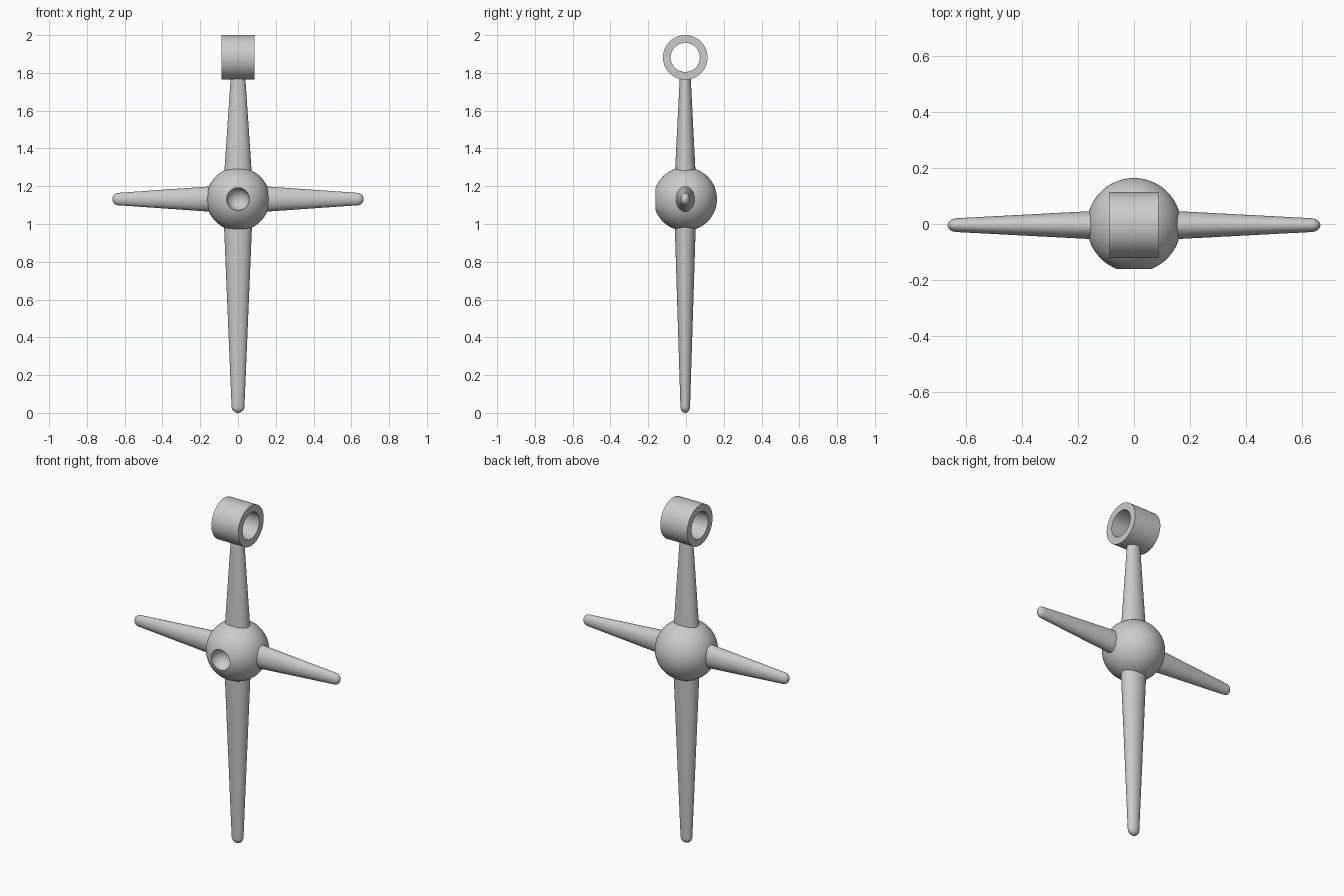
import bpy
import bmesh
from math import sin, cos, pi, asin, radians
from mathutils import Matrix, Vector

cube = bpy.data.objects.get("Cube")
if cube:
    bpy.data.objects.remove(cube)

grey = bpy.data.materials.new("plain grey")
grey.use_nodes = True
colour = (0.6, 0.6, 0.6, 1)
grey.diffuse_color = colour
grey.node_tree.nodes["Principled BSDF"].inputs["Base Color"].default_value = colour

SEGMENTS = 64
CENTRE = Vector((0, -0.004, 1.132))
BALL = 0.168


def revolve(name, profile, place, flatten=1.0, closed=False):
    """Spin (radius, height) points about local z, squash local y, then place."""
    bm = bmesh.new()
    rings = []
    for r, h in profile:
        if r < 1e-5:
            rings.append([bm.verts.new((0, 0, h))] * SEGMENTS)
        else:
            rings.append([bm.verts.new((r * cos(a), r * flatten * sin(a), h))
                          for a in (2 * pi * i / SEGMENTS for i in range(SEGMENTS))])
    pairs = list(zip(rings, rings[1:]))
    if closed:
        pairs.append((rings[-1], rings[0]))
    for low, high in pairs:
        for i in range(SEGMENTS):
            j = (i + 1) % SEGMENTS
            corners = dict.fromkeys((low[i], low[j], high[j], high[i]))
            bm.faces.new(list(corners))
    bmesh.ops.recalc_face_normals(bm, faces=bm.faces)
    bm.transform(place)
    mesh = bpy.data.meshes.new(name)
    bm.to_mesh(mesh)
    bm.free()
    mesh.materials.append(grey)
    obj = bpy.data.objects.new(name, mesh)
    bpy.context.collection.objects.link(obj)
    bpy.ops.object.select_all(action='DESELECT')
    obj.select_set(True)
    bpy.context.view_layer.objects.active = obj
    bpy.ops.object.shade_smooth_by_angle(angle=radians(35))
    return obj


def rounded_rod(base, tip, length):
    """Tapered profile with a rounded far end."""
    end = length - tip
    arc = [(tip * cos(pi / 2 * k / 8), end + tip * sin(pi / 2 * k / 8)) for k in range(9)]
    return [(0, 0), (base, 0)] + arc


# Central ball with a round dimple in its front
DIMPLE = 0.06
rim = asin(DIMPLE / BALL)
shell = [(BALL * sin(a), BALL * cos(a))
         for a in (pi + (rim - pi) * k / 40 for k in range(41))]
floor = [(DIMPLE * cos(a), BALL * cos(rim) - DIMPLE * sin(a))
         for a in (pi / 2 * k / 12 for k in range(1, 13))]
revolve("central_ball", shell + floor,
        Matrix.Translation(CENTRE) @ Matrix.Rotation(pi / 2, 4, 'X'))

# Side arms, oval in section and taller than deep
for name, side in (("left_arm", 1), ("right_arm", -1)):
    turn = Matrix.Rotation(side * pi / 2, 4, 'Y')
    revolve(name, rounded_rod(0.077, 0.033, 0.665), Matrix.Translation(CENTRE) @ turn, 0.75)

# Long lower rod and short upper rod
revolve("lower_rod", rounded_rod(0.08, 0.034, CENTRE.z),
        Matrix.Translation(CENTRE) @ Matrix.Rotation(pi, 4, 'X'), 0.75)
revolve("upper_rod", [(0, 0), (0.082, 0), (0.038, 0.654), (0, 0.654)],
        Matrix.Translation(CENTRE), 0.75)

# Hanging ring on top, its bore running sideways
OUTER, INNER, HALF = 0.118, 0.077, 0.087
revolve("hanging_ring", [(OUTER, -HALF), (OUTER, HALF), (INNER, HALF), (INNER, -HALF)],
        Matrix.Translation((0, CENTRE.y, 2 - OUTER)) @ Matrix.Rotation(pi / 2, 4, 'Y'),
        closed=True)
